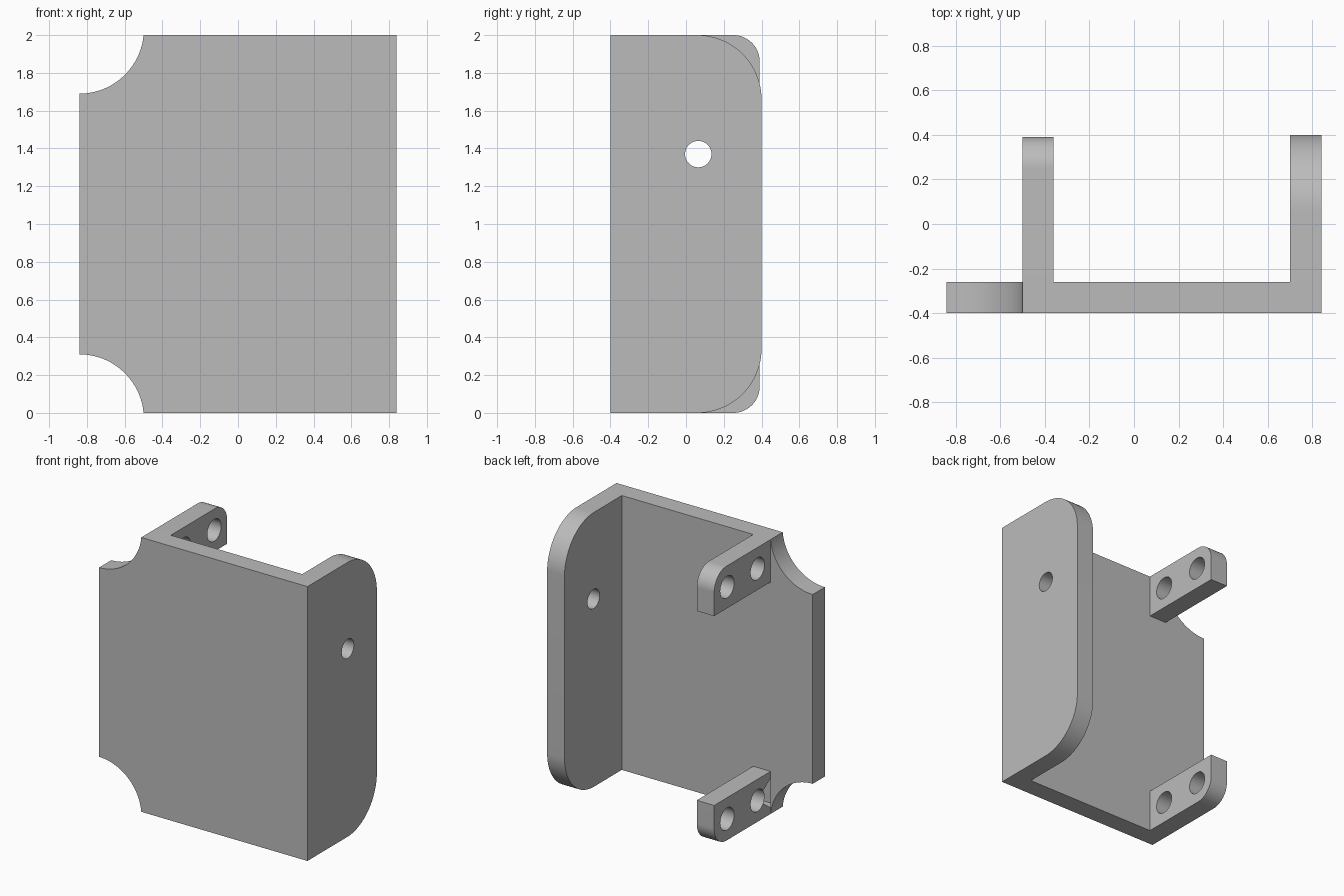
import bpy, bmesh
from math import cos, sin, pi, atan2
from mathutils import Vector

cube = bpy.data.objects.get("Cube")
if cube:
    bpy.data.objects.remove(cube, do_unlink=True)

grey = bpy.data.materials.new("plain grey")
grey.use_nodes = True
grey.diffuse_color = (0.5, 0.5, 0.5, 1)
grey.node_tree.nodes["Principled BSDF"].inputs["Base Color"].default_value = (0.5, 0.5, 0.5, 1)

HALF_W, FRONT, BACK, TOP = 0.84, -0.4, 0.4, 2.0
WALL = 0.14
INNER = FRONT + WALL
TAB_X, TAB_H, TAB_BACK = -0.5, 0.31, 0.39


def arc(cu, cv, r, start, end, steps=24):
    angles = [start + (end - start) * i / steps for i in range(steps + 1)]
    return [(cu + r * cos(a), cv + r * sin(a)) for a in angles]


def prism(name, outline, axis, low, high):
    """Extrude a 2D outline along x (outline in y, z) or y (outline in x, z)."""
    def place(u, v, w):
        return (w, u, v) if axis == "x" else (u, w, v)
    bm = bmesh.new()
    face = bm.faces.new([bm.verts.new(place(u, v, low)) for u, v in outline])
    ext = bmesh.ops.extrude_face_region(bm, geom=[face])
    shift = Vector(place(0, 0, high - low))
    bmesh.ops.translate(bm, vec=shift,
                        verts=[e for e in ext["geom"] if isinstance(e, bmesh.types.BMVert)])
    bmesh.ops.recalc_face_normals(bm, faces=bm.faces)
    mesh = bpy.data.meshes.new(name)
    bm.to_mesh(mesh)
    bm.free()
    mesh.materials.append(grey)
    obj = bpy.data.objects.new(name, mesh)
    bpy.context.collection.objects.link(obj)
    return obj


def combine(target, other, operation):
    mod = target.modifiers.new(operation.lower(), "BOOLEAN")
    mod.operation, mod.object, mod.solver = operation, other, "EXACT"
    bpy.context.view_layer.objects.active = target
    bpy.ops.object.modifier_apply(modifier=mod.name)
    bpy.data.objects.remove(other, do_unlink=True)


def drill(target, y, z, r, low, high):
    hole = arc(y, z, r, 0, 2 * pi, 40)[:-1]
    combine(target, prism("hole_cutter", hole, "x", low, high), "DIFFERENCE")


# Front plate with a concave scoop at both right-hand corners
du = TAB_X + HALF_W
rise = (du ** 2 - TAB_H ** 2) / (2 * TAB_H)
radius = TAB_H + rise
tip = atan2(rise, du)
lower = arc(-HALF_W, -rise, radius, pi / 2, tip)
upper = arc(-HALF_W, TOP + rise, radius, -tip, -pi / 2)
bracket = prism("bracket", lower + [(HALF_W, 0), (HALF_W, TOP)] + upper, "y", FRONT, INNER)

# Tall side flange with rounded back corners and one hole
R = 0.34
root = INNER - WALL / 2
flange = prism("side_flange",
               [(root, 0)] + arc(BACK - R, R, R, -pi / 2, 0)
               + arc(BACK - R, TOP - R, R, 0, pi / 2) + [(root, TOP)],
               "x", HALF_W - WALL, HALF_W)
drill(flange, 0.065, 1.37, 0.07, 0.6, 0.9)
combine(bracket, flange, "UNION")

# Two short tabs, mirrored top to bottom, each with two holes
r = 0.14
for side in ("lower", "upper"):
    outline = [(root, 0)] + arc(TAB_BACK - r, r, r, -pi / 2, 0) + [(TAB_BACK, TAB_H), (root, TAB_H)]
    flip = (lambda z: TOP - z) if side == "upper" else (lambda z: z)
    tab = prism(side + "_tab", [(y, flip(z)) for y, z in outline], "x", TAB_X, TAB_X + WALL)
    for y in (-0.11, 0.24):
        drill(tab, y, flip(TAB_H / 2), 0.08, -0.6, -0.3)
    combine(bracket, tab, "UNION")

# Smooth the curved walls, keep the corners crisp
bpy.ops.object.select_all(action="DESELECT")
bracket.select_set(True)
bpy.context.view_layer.objects.active = bracket
bpy.ops.object.shade_smooth_by_angle(angle=0.5)
